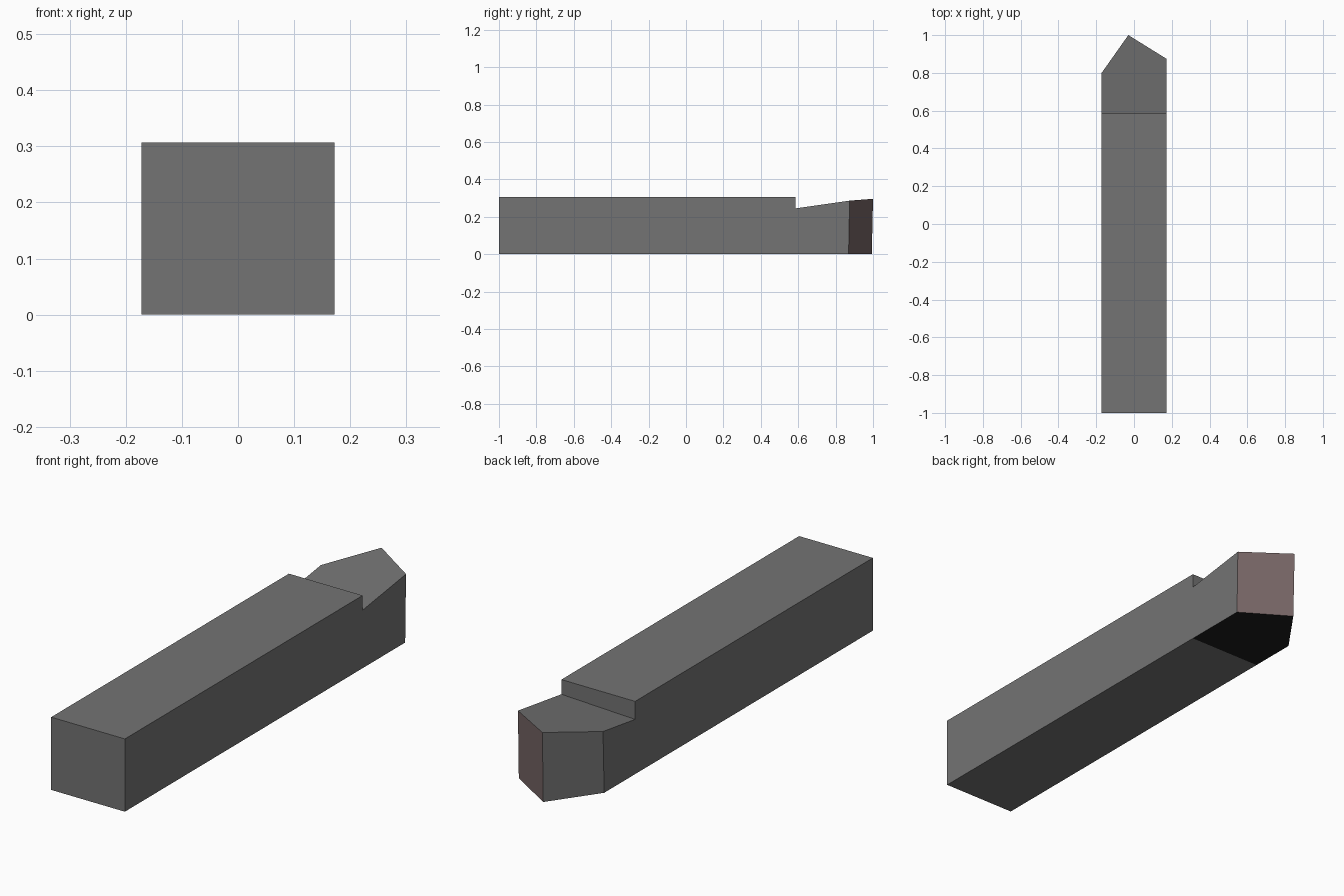
import bpy, bmesh
from mathutils import Vector

if "Cube" in bpy.data.objects:
    bpy.data.objects.remove(bpy.data.objects["Cube"])

HALF_W = 0.172
SEAT_Y = 0.585


def material(name, color):
    mat = bpy.data.materials.new(name)
    mat.diffuse_color = color
    mat.use_nodes = True
    mat.node_tree.nodes["Principled BSDF"].inputs["Base Color"].default_value = mat.diffuse_color
    return mat


bm = bmesh.new()

# Bar: side profile (y, z) with the stepped, rising nose, extruded across x
profile = [(-1, 0), (SEAT_Y, 0), (1.2, 0), (1.2, 0.333), (SEAT_Y, 0.245),
           (SEAT_Y, 0.307), (-1, 0.307)]
face = bm.faces.new([bm.verts.new((-HALF_W, y, z)) for y, z in profile])
ext = bmesh.ops.extrude_face_region(bm, geom=[face])
bmesh.ops.translate(bm, vec=(2 * HALF_W, 0, 0),
                    verts=[g for g in ext["geom"] if isinstance(g, bmesh.types.BMVert)])
bmesh.ops.recalc_face_normals(bm, faces=bm.faces)

# Nose top leans down towards the left
for v in bm.verts:
    if v.co.x < 0 and v.co.y > 0 and v.co.z in (z for z in [v.co.z] if z > 0.2 and abs(z - 0.307) > 0.01):
        v.co.z -= 0.014

# Nose underside is darker
for f in bm.faces:
    c = f.calc_center_median()
    if c.z < 0.001 and c.y > SEAT_Y:
        f.material_index = 2


def grind(a, b, relief, mat_index):
    """Cut the nose along the plan line a-b, leaning back towards the base."""
    a, b = Vector((*a, 0.298)), Vector((*b, 0.298))
    normal = Vector((0, 0, 1)).cross(b - a).normalized()
    normal = (normal - Vector((0, 0, relief / 0.298))).normalized()
    geom = bm.verts[:] + bm.edges[:] + bm.faces[:]
    cut = bmesh.ops.bisect_plane(bm, geom=geom, plane_co=a, plane_no=normal,
                                 clear_outer=True)
    rim = [g for g in cut["geom_cut"] if isinstance(g, bmesh.types.BMEdge)]
    for f in bmesh.ops.holes_fill(bm, edges=rim, sides=0)["faces"]:
        f.material_index = mat_index


# Two ground flanks meeting at the cutting point
apex = (-0.03, 1.0)
grind((-HALF_W, 0.80), apex, 0.005, 0)
grind(apex, (HALF_W, 0.875), 0.005, 1)
bmesh.ops.recalc_face_normals(bm, faces=bm.faces)

mesh = bpy.data.meshes.new("cutting_bar")
bm.to_mesh(mesh)
bm.free()
mesh.materials.append(material("steel_grey", (0.172, 0.172, 0.172, 1)))
mesh.materials.append(material("flank_pink", (0.185, 0.132, 0.132, 1)))
mesh.materials.append(material("underside_dark", (0.012, 0.012, 0.012, 1)))
bar = bpy.data.objects.new("cutting_bar", mesh)
bpy.context.collection.objects.link(bar)
